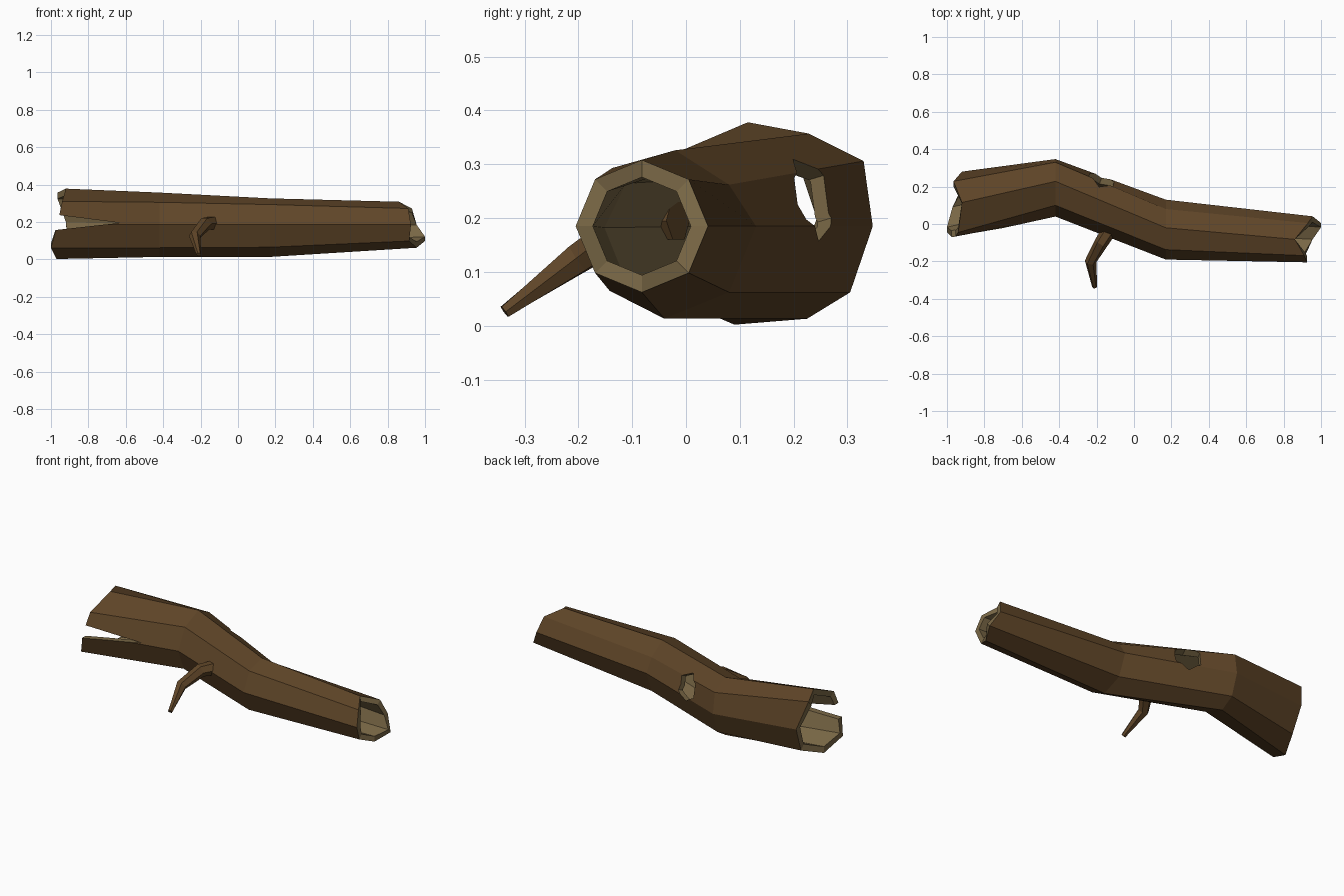
import bpy, bmesh, math
from mathutils import Vector

if "Cube" in bpy.data.objects:
    bpy.data.objects.remove(bpy.data.objects["Cube"])


def material(name, col):
    m = bpy.data.materials.new(name)
    m.diffuse_color = (*col, 1)
    m.use_nodes = True
    m.node_tree.nodes["Principled BSDF"].inputs["Base Color"].default_value = m.diffuse_color
    return m


BARK = material("bark", (0.115, 0.06, 0.021))
WOOD = material("bare_wood", (0.19, 0.135, 0.06))


def finish(name, bm):
    bmesh.ops.recalc_face_normals(bm, faces=bm.faces)
    me = bpy.data.meshes.new(name)
    bm.to_mesh(me)
    bm.free()
    ob = bpy.data.objects.new(name, me)
    me.materials.append(BARK)
    me.materials.append(WOOD)
    bpy.context.collection.objects.link(ob)
    return ob


def bridge(bm, a, b, mat):
    n = len(a)
    for i in range(n):
        f = bm.faces.new((a[i], a[(i + 1) % n], b[(i + 1) % n], b[i]))
        f.material_index = mat


# Octagonal cross-sections (y, z), counted from the back vertex over the top
left = [(.28, .2), (.228, .357), (.115, .378), (-.045, .31),
        (-.08, .19), (-.045, .06), (.09, .002), (.22, .05)]
bend_a = [(.347, .185), (.33, .306), (.228, .357), (.1, .305),
          (.04, .185), (.09, .062), (.225, .013), (.305, .062)]
bend_b = [(.13, .185), (.08, .262), (-.02, .326), (-.137, .293),
          (-.19, .185), (-.142, .065), (-.04, .013), (.08, .062)]
right = [(-.082 + .123 * math.cos(i * math.pi / 4),
          .185 + .123 * math.sin(i * math.pi / 4)) for i in range(8)]
# Ragged ends: one x per vertex
left_x = [-.92, -.965, -.92, -.94, -.965, -1.0, -.97, -.91]
right_x = [.955, .93, .86, .91, .925, .915, .955, 1.0]
sections = [(left, left_x, .8), (bend_a, [-.42] * 8, .78),
            (bend_b, [.17] * 8, .76), (right, right_x, .74)]

# Hollow trunk
bm = bmesh.new()
outer, inner = [], []
for pts, xs, s in sections:
    cy = sum(p[0] for p in pts) / 8
    cz = sum(p[1] for p in pts) / 8
    outer.append([bm.verts.new((x, y, z)) for x, (y, z) in zip(xs, pts)])
    inner.append([bm.verts.new((x, cy + (y - cy) * s, cz + (z - cz) * s))
                  for x, (y, z) in zip(xs, pts)])
for k in range(3):
    bridge(bm, outer[k], outer[k + 1], 0)
    bridge(bm, inner[k], inner[k + 1], 1)
for k in (0, 3):
    bridge(bm, outer[k], inner[k], 1)
trunk = finish("hollow_trunk", bm)


def prism(name, pts, direction):
    bm = bmesh.new()
    a = [bm.verts.new(p) for p in pts]
    b = [bm.verts.new(Vector(p) + direction) for p in pts]
    bridge(bm, a, b, 1)
    bm.faces.new(a).material_index = 1
    bm.faces.new(b).material_index = 1
    return finish(name, bm)


# Split in the front wall, and knot hole in the back wall
split = prism("split_cutter", [(-.63, -.3, .195), (-1.1, -.3, .255), (-1.1, -.3, .143)],
              Vector((0, .4, 0)))
axis = Vector((.34, .9, .27)).normalized()
side = axis.cross(Vector((0, 0, 1))).normalized()
up = side.cross(axis)
mid = Vector((-.175, .235, .237))
hexagon = [mid - axis * .1 + side * .08 * math.cos(i * math.pi / 3 + .5)
           + up * .08 * math.sin(i * math.pi / 3 + .5) for i in range(6)]
knot = prism("knot_cutter", hexagon, axis * .3)

bpy.context.view_layer.objects.active = trunk
for cutter in (split, knot):
    cutter.hide_render = True
    mod = trunk.modifiers.new("cut", 'BOOLEAN')
    mod.operation = 'DIFFERENCE'
    mod.solver = 'EXACT'
    mod.object = cutter
    bpy.ops.object.modifier_apply(modifier=mod.name)
    bpy.data.objects.remove(cutter)

# Drooping branch stub: tapered six-sided tube along a bent path
path = [((-.12, -.015, .195), .04), ((-.175, -.1, .19), .037),
        ((-.232, -.2, .125), .031), ((-.21, -.337, .026), .013)]
bm = bmesh.new()
rings = []
for k, (p, r) in enumerate(path):
    t = (Vector(path[min(k + 1, 3)][0]) - Vector(path[max(k - 1, 0)][0])).normalized()
    u = t.cross(Vector((0, 0, 1))).normalized()
    v = u.cross(t)
    rings.append([bm.verts.new(Vector(p) + r * (u * math.cos(i * math.pi / 3)
                  + v * math.sin(i * math.pi / 3))) for i in range(6)])
for a, b in zip(rings, rings[1:]):
    bridge(bm, a, b, 0)
bm.faces.new(rings[0])
bm.faces.new(rings[-1])
finish("branch_stub", bm)
